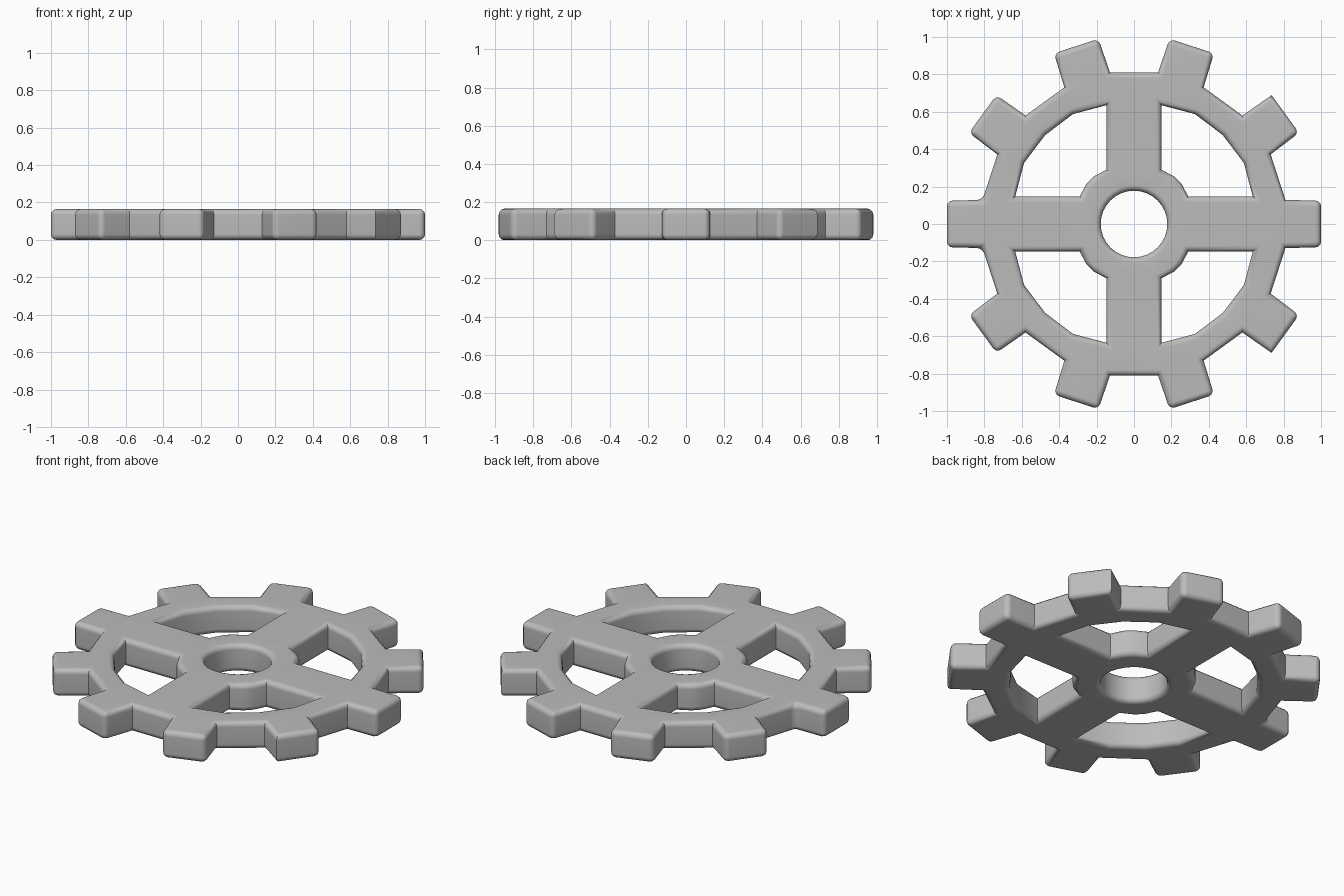
import bpy
import bmesh
from math import sin, cos, radians
from mathutils import Vector, Matrix

if "Cube" in bpy.data.objects:
    bpy.data.objects.remove(bpy.data.objects["Cube"])

THICK, ROUND = 0.165, 0.03
TEETH, SPOKES = 10, 4


def polar(r, deg):
    return Vector((r * cos(radians(deg)), r * sin(radians(deg)), 0))


def spun(points, deg):
    turn = Matrix.Rotation(radians(deg), 3, 'Z')
    return [turn @ Vector(p) for p in points]


bm = bmesh.new()


def add_loop(points):
    verts = [bm.verts.new(p) for p in points]
    for a, b in zip(verts, verts[1:] + verts[:1]):
        bm.edges.new((a, b))


# Toothed rim outline
tooth = [polar(0.82, -9), Vector((1, -0.125, 0)), Vector((1, 0.125, 0)), polar(0.82, 9)]
outline = [p for k in range(TEETH) for p in spun(tooth, 360 / TEETH * k)]
add_loop(outline)

# Window between two spokes, from the rim arc back along the hub
half = 0.147
window = [Vector((0.635, half, 0))] + [polar(0.672, a) for a in (29, 45, 61)]
window += [Vector((half, 0.635, 0)), Vector((half, 0.29, 0))]
window += [polar(0.333, a) for a in (50, 40)] + [Vector((0.29, half, 0))]
for k in range(SPOKES):
    add_loop(spun(window, 360 / SPOKES * k))

# Axle hole
add_loop([polar(0.178, 360 / 32 * k) for k in range(32)])

# Fill the plate and give it thickness
bmesh.ops.triangle_fill(bm, edges=bm.edges[:], use_beauty=True, normal=(0, 0, 1))
result = bmesh.ops.extrude_face_region(bm, geom=bm.faces[:], use_keep_orig=True)
top = [g for g in result["geom"] if isinstance(g, bmesh.types.BMVert)]
bmesh.ops.translate(bm, verts=top, vec=(0, 0, THICK))
bmesh.ops.recalc_face_normals(bm, faces=bm.faces[:])


# Round the rims and the tooth tips, leaving two tip corners crisp
def is_rounded(edge):
    if edge.calc_face_angle(0) < 0.5:
        return False
    a, b = (v.co for v in edge.verts)
    if abs(a.z - b.z) < 0.01:
        return True
    crisp = a.x > 0.7 and 0.68 < abs(a.y) < 0.7
    tip = a.xy.length > 0.95 and not crisp
    left_root = a.x < -0.8 and a.xy.length < 0.9
    return tip or left_root


bmesh.ops.bevel(bm, geom=[e for e in bm.edges if is_rounded(e)], offset=ROUND,
                segments=3, profile=0.5, affect='EDGES', clamp_overlap=False)
bmesh.ops.recalc_face_normals(bm, faces=bm.faces[:])

mesh = bpy.data.meshes.new("gear_wheel")
bm.to_mesh(mesh)
bm.free()
gear = bpy.data.objects.new("gear_wheel", mesh)
bpy.context.collection.objects.link(gear)

# Plain grey finish
grey = bpy.data.materials.new("plain grey")
grey.use_nodes = True
colour = (0.5, 0.5, 0.5, 1)
grey.diffuse_color = colour
grey.node_tree.nodes["Principled BSDF"].inputs["Base Color"].default_value = colour
mesh.materials.append(grey)

# Smooth shading that keeps the broad faces flat
bpy.context.view_layer.objects.active = gear
gear.select_set(True)
bpy.ops.object.shade_smooth_by_angle(angle=radians(40))
weighted = gear.modifiers.new("flat_faces", 'WEIGHTED_NORMAL')
weighted.keep_sharp = True
